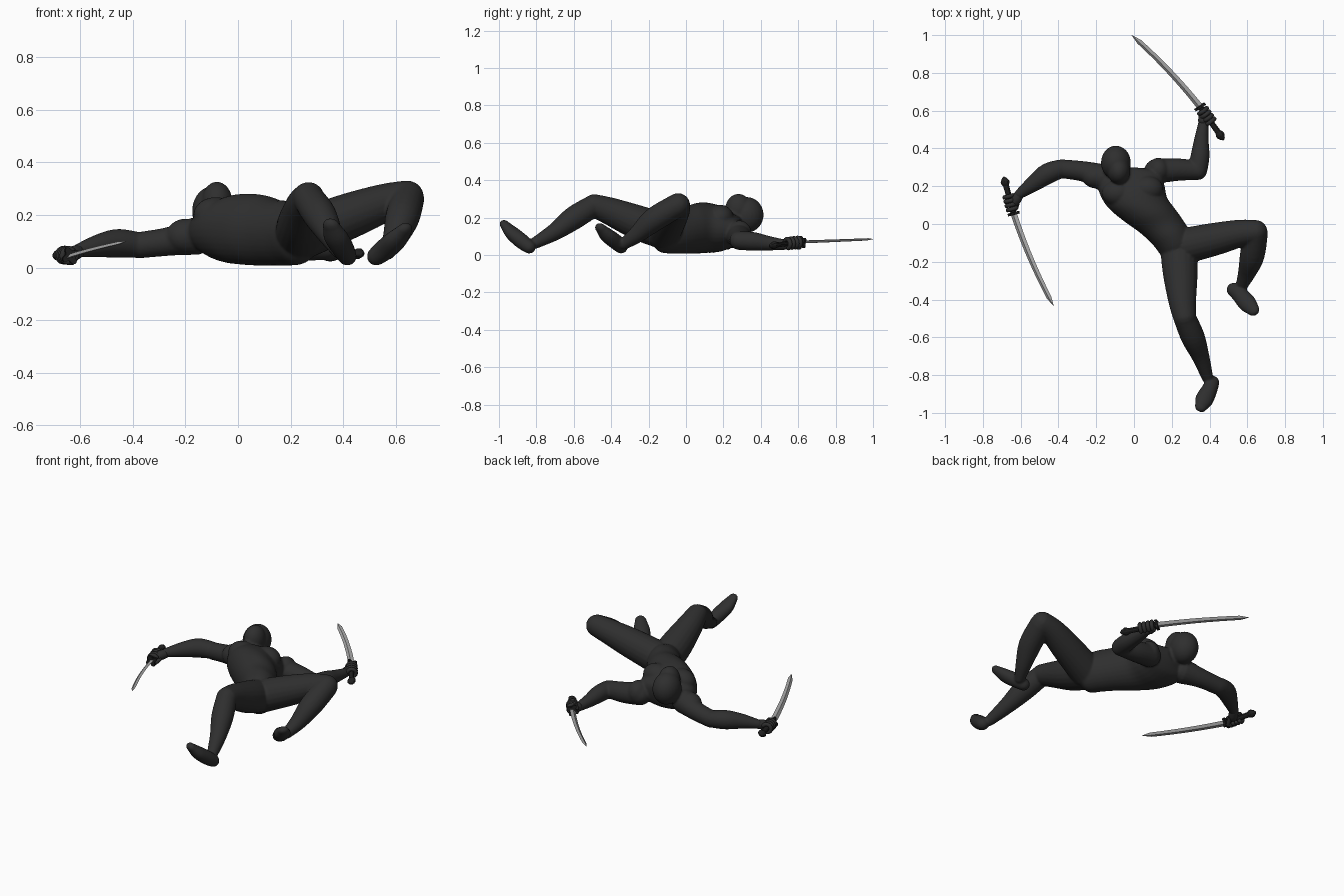
import bpy, bmesh, math
from mathutils import Vector as V, Matrix

if "Cube" in bpy.data.objects:
    bpy.data.objects.remove(bpy.data.objects["Cube"])

def material(name, c):
    m = bpy.data.materials.new(name)
    m.diffuse_color = (c[0], c[1], c[2], 1)
    m.use_nodes = True
    m.node_tree.nodes["Principled BSDF"].inputs["Base Color"].default_value = m.diffuse_color
    return m

SUIT = material("charcoal suit", (0.028, 0.028, 0.028))
GRIP = material("black grip", (0.014, 0.014, 0.014))
STEEL = material("steel", (0.39, 0.39, 0.39))

def finish(bm, name, mat, smooth=True):
    bmesh.ops.recalc_face_normals(bm, faces=bm.faces)
    me = bpy.data.meshes.new(name)
    bm.to_mesh(me)
    bm.free()
    me.materials.append(mat)
    for p in me.polygons:
        p.use_smooth = smooth
    ob = bpy.data.objects.new(name, me)
    bpy.context.collection.objects.link(ob)
    return ob

def dense(pts, steps=5):
    """Catmull-Rom interpolation of tuples."""
    out = []
    for i in range(len(pts) - 1):
        p0, p1 = pts[max(i - 1, 0)], pts[i]
        p2, p3 = pts[i + 1], pts[min(i + 2, len(pts) - 1)]
        for s in range(steps):
            t = s / steps
            out.append(tuple(0.5 * (2*b + (c - a)*t + (2*a - 5*b + 4*c - d)*t*t + (3*b - a - 3*c + d)*t**3)
                             for a, b, c, d in zip(p0, p1, p2, p3)))
    return out + [tuple(pts[-1])]

def skin(bm, rings, n=20):
    """Closed loft through rings (centre, side vector, depth vector)."""
    loops = []
    for c, a, b in rings:
        loops.append([bm.verts.new(c + a*math.cos(2*math.pi*k/n) + b*math.sin(2*math.pi*k/n)) for k in range(n)])
    for p, q in zip(loops, loops[1:]):
        for k in range(n):
            bm.faces.new((p[k], p[(k+1) % n], q[(k+1) % n], q[k]))
    bm.faces.new(loops[0])
    bm.faces.new(loops[-1])

def tube(bm, pts, ref=V((0, 0, 1)), n=20, steps=5):
    """Loft of (x, y, z, width, depth=width) points with rounded ends."""
    pts = dense([p if len(p) == 5 else (*p, p[3]) for p in pts], steps)
    c = [V(p[:3]) for p in pts]
    rings = []
    for i, p in enumerate(pts):
        t = (c[min(i+1, len(c)-1)] - c[max(i-1, 0)]).normalized()
        s = t.cross(ref).normalized()
        rings.append((c[i], s * p[3], s.cross(t) * p[4]))
    def cap(ring, d, r):
        return [(ring[0] + d*r*math.sin(a), ring[1]*math.cos(a), ring[2]*math.cos(a)) for a in (0.4, 0.8, 1.15, 1.45)]
    e0 = (c[0] - c[1]).normalized()
    e1 = (c[-1] - c[-2]).normalized()
    rings = cap(rings[0], e0, pts[0][3])[::-1] + rings + cap(rings[-1], e1, pts[-1][3])
    skin(bm, rings, n)

def ball(bm, c, r):
    g = bmesh.ops.create_uvsphere(bm, u_segments=24, v_segments=14, radius=1)
    for v in g["verts"]:
        v.co = V((c[i] + v.co[i]*r[i] for i in range(3)))

# --- body: overlapping muscles fused into one skin
bm = bmesh.new()
# torso, rings given by left edge xy, right edge xy, centre z, half depth
torso = [(-.13, .275, 0, .30, .16, .045), (-.19, .245, .13, .28, .135, .08),
         (-.185, .17, .16, .21, .14, .12), (-.14, .09, .175, .14, .146, .134),
         (-.06, .02, .21, .09, .143, .135), (.03, -.045, .25, .035, .133, .125),
         (.10, -.11, .29, -.03, .13, .122), (.15, -.175, .315, -.10, .122, .105),
         (.19, -.205, .30, -.16, .12, .05)]
skin(bm, [(V(((a+c)/2, (b+d)/2, z)), V(((c-a)/2, (d-b)/2, 0)), V((0, 0, h)))
          for a, b, c, d, z, h in dense(torso)], 32)
for c, r in (((-.085, .165, .20), (.085, .07, .068)), ((.07, .185, .20), (.085, .07, .068)),   # chest
             ((.13, .285, .115), (.06, .066, .07)), ((-.2, .25, .12), (.075, .062, .066)),     # shoulders
             ((-.096, .325, .215), (.079, .09, .095)), ((-.08, .28, .245), (.06, .07, .082))): # skull, mask
    ball(bm, c, r)
tube(bm, [(-.06, .21, .16, .065), (-.085, .30, .20, .06)])   # neck
# right arm
tube(bm, [(-.16, .245, .12, .072), (-.26, .277, .10, .055), (-.38, .292, .085, .05)])
tube(bm, [(-.39, .292, .088, .05), (-.46, .265, .092, .055), (-.53, .215, .083, .044), (-.605, .16, .065, .027)])
# left arm
tube(bm, [(.12, .28, .105, .066), (.23, .288, .088, .06), (.335, .283, .078, .05)])
tube(bm, [(.338, .283, .078, .05), (.35, .36, .073, .05), (.357, .45, .062, .038), (.367, .535, .055, .027)])
# extended leg: thigh, calf, foot
tube(bm, [(.235, -.13, .13, .096), (.245, -.26, .175, .092), (.255, -.40, .232, .075), (.268, -.49, .264, .062)])
tube(bm, [(.27, -.50, .26, .06), (.312, -.60, .198, .063), (.352, -.70, .125, .047), (.388, -.81, .063, .031)])
tube(bm, [(.415, -.84, .044, .037, .036), (.398, -.88, .075, .043, .041), (.372, -.93, .118, .048, .037),
          (.355, -.966, .158, .034, .025)])
# bent leg: thigh, calf, foot
tube(bm, [(.25, -.12, .13, .096), (.34, -.10, .165, .092), (.45, -.075, .207, .085), (.56, -.05, .247, .073),
          (.643, -.042, .268, .064)])
tube(bm, [(.645, -.05, .263, .064), (.625, -.17, .19, .065), (.597, -.26, .112, .047), (.568, -.33, .06, .031)])
tube(bm, [(.527, -.348, .044, .037, .036), (.56, -.375, .07, .043, .041), (.60, -.42, .105, .048, .037),
          (.632, -.455, .142, .034, .025)])
body = finish(bm, "masked_body", SUIT)
r = body.modifiers.new("fuse", "REMESH")
r.mode = "VOXEL"
r.voxel_size = 0.007
r.use_smooth_shade = True
s = body.modifiers.new("soften", "SMOOTH")
s.factor = 0.5
s.iterations = 3

# --- swords: grip, guard, curved blade
def sword(side, pommel, guard, tip, tilt):
    pommel, guard, tip = V(pommel), V(guard), V(tip)
    def frame(axis):
        w = axis.cross(V((0, 0, 1))).normalized()
        w = (w*math.cos(tilt) + w.cross(axis)*math.sin(tilt))
        return w, w.cross(axis)
    d = (guard - pommel).normalized()
    w, u = frame(d)
    bm = bmesh.new()
    skin(bm, [(pommel.lerp(guard, t), w*a, u*a*.8) for t, a in
              ((0, .004), (.04, .014), (.13, .025), (.18, .024), (.24, .017), (.6, .015), (1, .017))], 10)
    finish(bm, side + "_sword_grip", GRIP, False)
    bm = bmesh.new()
    n = 32
    loops = [[bm.verts.new(guard + d*h + (w*math.cos(a) + u*math.sin(a))*(.028 + .008*math.cos(4*a)))
              for a in (2*math.pi*k/n for k in range(n))] for h in (-.007, .007)]
    for k in range(n):
        bm.faces.new((loops[0][k], loops[0][(k+1) % n], loops[1][(k+1) % n], loops[1][k]))
    bm.faces.new(loops[0])
    bm.faces.new(loops[1])
    finish(bm, side + "_sword_guard", GRIP, False)
    bm = bmesh.new()
    w, u = frame((tip - guard).normalized())
    flat = (tip - guard).cross(V((0, 0, 1))).normalized()
    rings = []
    for k in range(21):
        t = k / 20
        taper = (1 - .25*t) * min(1, (1 - t)/.1 + .05)
        rings.append((guard.lerp(tip, t) + flat*.012*4*t*(1 - t), w*.019*taper, u*.008*taper))
    skin(bm, rings, 4)
    finish(bm, side + "_sword_blade", STEEL, False)

# --- gripping hands: palm, curled fingers and thumb
def hand(side, pommel, guard, wrist):
    pommel, guard, wrist = V(pommel), V(guard), V(wrist)
    d = (guard - pommel).normalized()
    at = lambda back: guard - d*back
    mid = at(.06)
    u = wrist - mid
    u = (u - d*u.dot(d)).normalized()
    v = d.cross(u)
    bm = bmesh.new()
    palm = mid + u*.022
    tube(bm, [(*wrist, .025), (*wrist.lerp(palm, .6), .028), (*palm, .026)])
    for i in range(4):
        c = at(.026 + .023*i)
        arc = [c + (u*math.cos(a) + v*math.sin(a))*.025 for a in (math.radians(20 + 50*k) for k in range(6))]
        tube(bm, [(*p, .0115) for p in arc], ref=d, n=10, steps=3)
    thumb = [wrist.lerp(palm, .4), at(.045) + u*.03 - v*.015, at(.02) - v*.026 + u*.005]
    tube(bm, [(*p, .012) for p in thumb], ref=v, n=10, steps=3)
    finish(bm, side + "_hand", SUIT)

for side, pommel, guard, tip, wrist, tilt in (
        ("right", (-.69, .25, .05), (-.637, .055, .045), (-.425, -.435, .10), (-.605, .16, .062), -.5),
        ("left", (.475, .445, .05), (.35, .62, .07), (-.012, 1.0, .085), (.367, .535, .055), .45)):
    sword(side, pommel, guard, tip, tilt)
    hand(side, pommel, guard, wrist)
